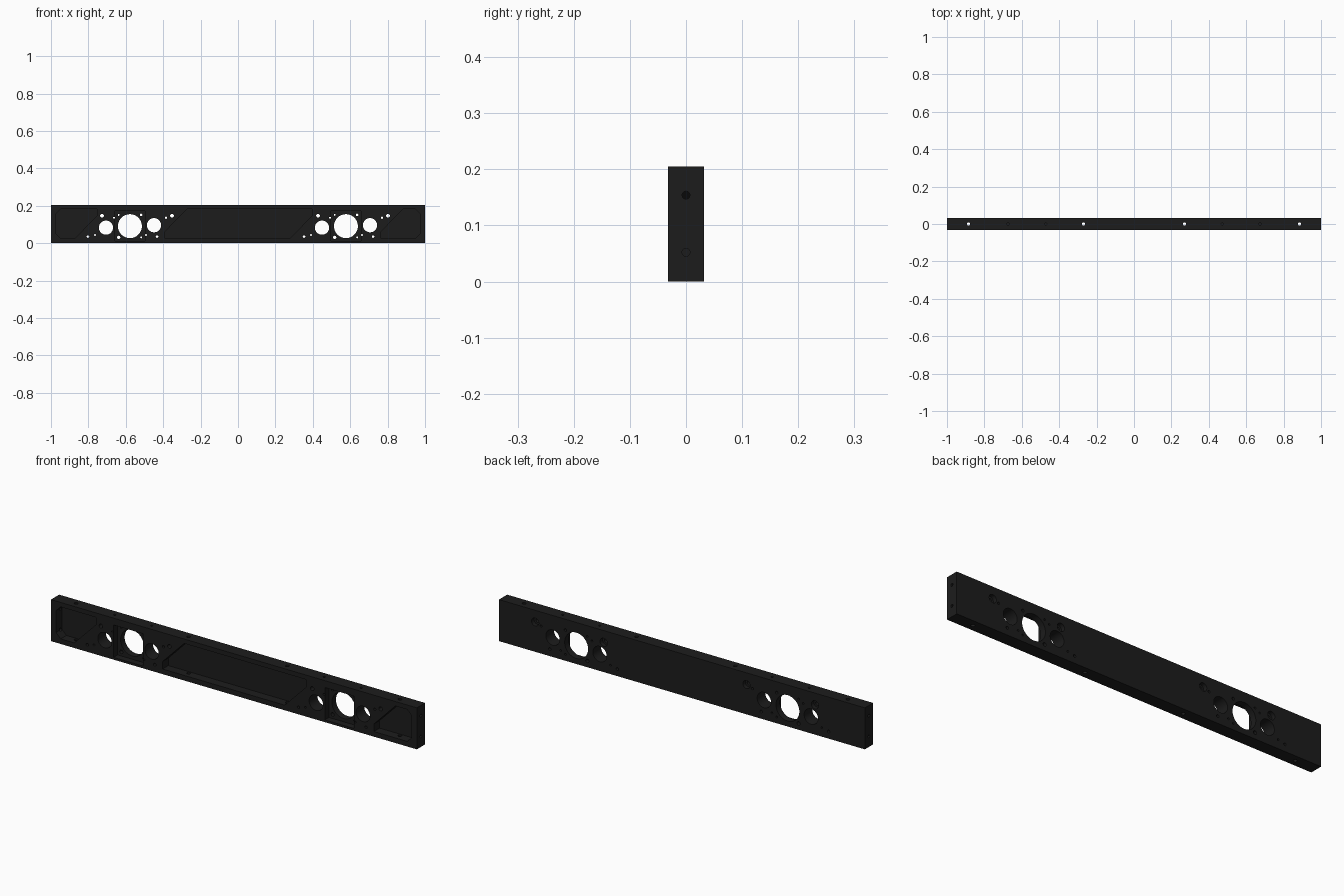
import bpy, bmesh, math
from mathutils import Matrix, Vector

cube = bpy.data.objects.get("Cube")
if cube:
    bpy.data.objects.remove(cube, do_unlink=True)

HALF_T, HEIGHT = 0.032, 0.205
FRONT, BACK = -HALF_T, HALF_T
GROUP_X = (-0.578, 0.577)


def to_object(bm, name):
    bmesh.ops.recalc_face_normals(bm, faces=bm.faces)
    mesh = bpy.data.meshes.new(name)
    bm.to_mesh(mesh)
    bm.free()
    obj = bpy.data.objects.new(name, mesh)
    bpy.context.collection.objects.link(obj)
    return obj


def add_box(bm, low, high):
    low, high = Vector(low), Vector(high)
    size = high - low
    m = Matrix.Translation((low + high) / 2) @ Matrix.Diagonal((*size, 1))
    bmesh.ops.create_cube(bm, size=1, matrix=m)


def add_rod(bm, start, end, radius, segments=24):
    start, end = Vector(start), Vector(end)
    axis = end - start
    turn = axis.to_track_quat('Z', 'Y').to_matrix().to_4x4()
    bmesh.ops.create_cone(bm, cap_ends=True, segments=segments, radius1=radius,
                          radius2=radius, depth=axis.length,
                          matrix=Matrix.Translation((start + end) / 2) @ turn)


def add_prism(bm, profile, y0, y1):
    face = bm.faces.new([bm.verts.new((x, y0, z)) for x, z in profile])
    out = bmesh.ops.extrude_face_region(bm, geom=[face])
    verts = [v for v in out["geom"] if isinstance(v, bmesh.types.BMVert)]
    bmesh.ops.translate(bm, verts=verts, vec=(0, y1 - y0, 0))


def cut(target, bm, name):
    cutter = to_object(bm, name)
    cutter.hide_render = True
    mod = target.modifiers.new(name, 'BOOLEAN')
    mod.operation = 'DIFFERENCE'
    mod.solver = 'EXACT'
    mod.object = cutter
    bpy.context.view_layer.objects.active = target
    bpy.ops.object.modifier_apply(modifier=name)
    bpy.data.objects.remove(cutter, do_unlink=True)


# Solid bar
bm = bmesh.new()
add_box(bm, (-1, FRONT, 0), (1, BACK, HEIGHT))
beam = to_object(bm, "mounting_beam")

# Lightening pockets with slanted ends, and square motor recesses
LOW, TOP, FLOOR = 0.025, 0.183, 0.013
END, C = 0.972, 0.025
left_slant = lambda x: [(x, LOW), (x, 0.062), (x + 0.118, TOP)]
right_slant = lambda x: [(x, TOP), (x, 0.146), (x - 0.118, LOW)]
left_end = [(-END + C, LOW), (-END, LOW + C), (-END, TOP - C), (-END + C, TOP)]
right_end = [(END - C, TOP), (END, TOP - C), (END, LOW + C), (END - C, LOW)]
bm = bmesh.new()
for profile in (left_end + right_slant(-0.755),
                left_slant(-0.39) + right_slant(0.395),
                left_slant(0.765) + right_end):
    add_prism(bm, profile, FRONT - 0.02, FLOOR)
for gx in GROUP_X:
    add_box(bm, (gx - 0.08, FRONT - 0.02, 0.011), (gx + 0.08, 0, 0.171))
cut(beam, bm, "pockets")

# Through holes of each group: offset from motor axis, height, radius
HOLES = [(0, 0.091, 0.064), (-0.128, 0.083, 0.038), (0.129, 0.096, 0.038),
         (-0.149, 0.147, 0.01), (0.225, 0.147, 0.01), (-0.06, 0.031, 0.009),
         (0.06, 0.151, 0.007), (-0.06, 0.151, 0.005), (0.06, 0.031, 0.005),
         (0.193, 0.136, 0.006), (-0.085, 0.136, 0.005), (-0.224, 0.035, 0.007),
         (-0.187, 0.044, 0.005), (0.086, 0.044, 0.005), (0.145, 0.035, 0.007)]
bm = bmesh.new()
for gx in GROUP_X:
    for dx, z, r in HOLES:
        add_rod(bm, (gx + dx, -0.1, z), (gx + dx, 0.1, z), r, 48 if r > 0.02 else 20)
cut(beam, bm, "through_holes")

# Counterbores on the back
bm = bmesh.new()
for gx in GROUP_X:
    for dx in (-0.149, 0.225):
        add_rod(bm, (gx + dx, 0.012, 0.147), (gx + dx, 0.1, 0.147), 0.02)
cut(beam, bm, "counterbores")

# Vertical bolt holes, blind top holes and end screw holes
bm = bmesh.new()
for side in (-1, 1):
    for x in (0.27, 0.885):
        add_rod(bm, (side * x, 0, -0.1), (side * x, 0, 0.3), 0.009)
    for x in (0.472, 0.674):
        add_rod(bm, (side * x, 0, 0.182), (side * x, 0, 0.3), 0.006)
    for z in (0.052, 0.154):
        add_rod(bm, (side * 0.95, 0, z), (side * 1.1, 0, z), 0.007)
cut(beam, bm, "edge_holes")

# Black finish and shading
black = bpy.data.materials.new("black_finish")
black.use_nodes = True
color = (0.012, 0.012, 0.012, 1)
black.diffuse_color = color
black.node_tree.nodes["Principled BSDF"].inputs["Base Color"].default_value = color
beam.data.materials.clear()
beam.data.materials.append(black)
bpy.ops.object.select_all(action='DESELECT')
beam.select_set(True)
bpy.context.view_layer.objects.active = beam
bpy.ops.object.shade_smooth_by_angle(angle=math.radians(30))
